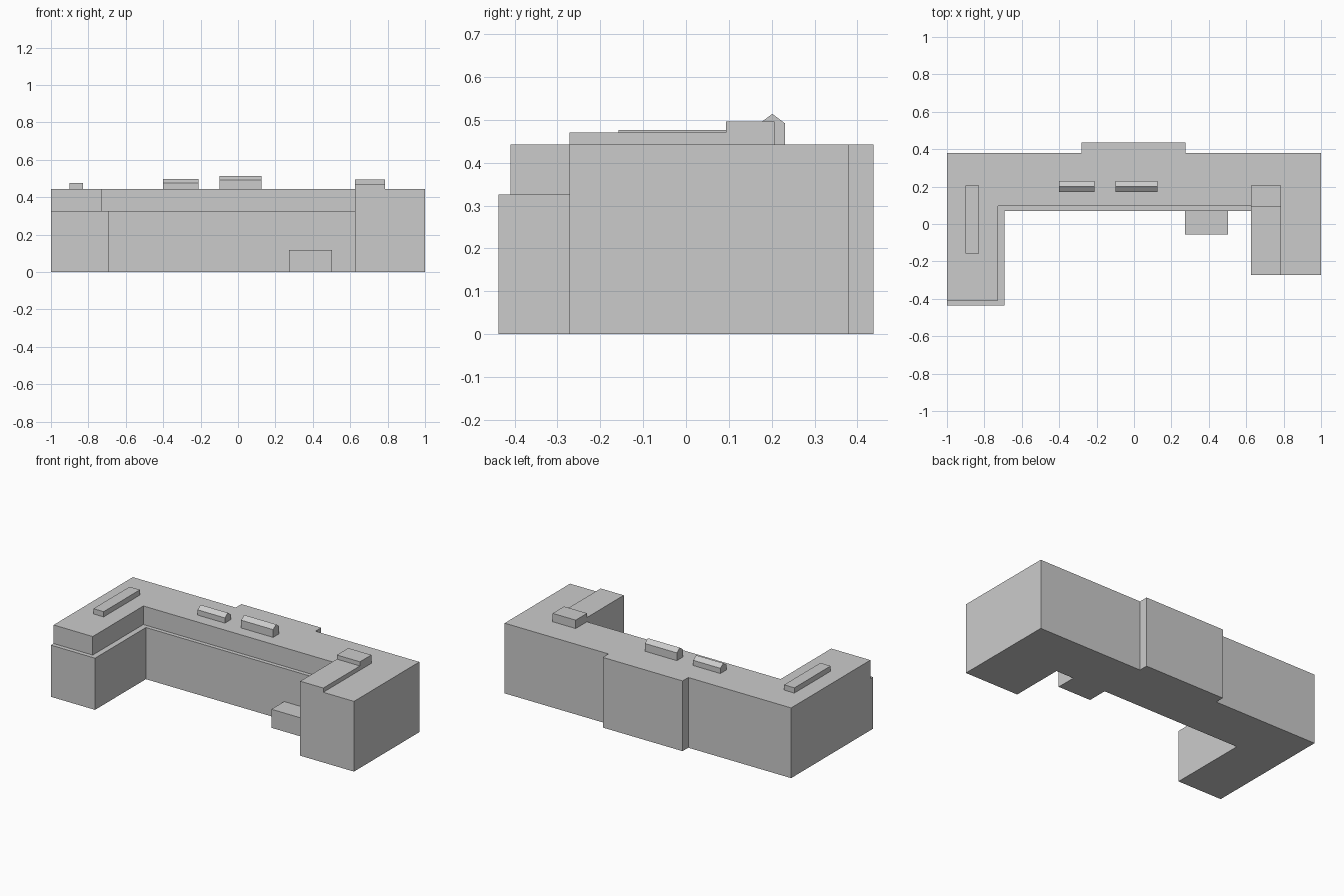
import bpy, bmesh
from mathutils import Vector

if "Cube" in bpy.data.objects:
    bpy.data.objects.remove(bpy.data.objects["Cube"])


def prism(name, outline, direction):
    """Extrude a closed 3D outline along a direction into a solid."""
    bm = bmesh.new()
    face = bm.faces.new([bm.verts.new(p) for p in outline])
    ext = bmesh.ops.extrude_face_region(bm, geom=[face], use_keep_orig=True)
    verts = [g for g in ext["geom"] if isinstance(g, bmesh.types.BMVert)]
    bmesh.ops.translate(bm, vec=Vector(direction), verts=verts)
    bmesh.ops.recalc_face_normals(bm, faces=bm.faces)
    mesh = bpy.data.meshes.new(name)
    bm.to_mesh(mesh)
    bm.free()
    obj = bpy.data.objects.new(name, mesh)
    bpy.context.collection.objects.link(obj)
    return obj


def slab(name, plan, z0, z1):
    return prism(name, [(x, y, z0) for x, y in plan], (0, 0, z1 - z0))


def box(name, x0, x1, y0, y1, z0, z1):
    return slab(name, [(x0, y0), (x1, y0), (x1, y1), (x0, y1)], z0, z1)


def skylight(name, x0, x1, eave, ridge):
    """Small roof box with a gabled top running along x."""
    y0, y1 = 0.172, 0.231
    section = [(y0, ROOF), (y1, ROOF), (y1, eave), ((y0 + y1) / 2, ridge), (y0, eave)]
    return prism(name, [(x0, y, z) for y, z in section], (x1 - x0, 0, 0))


LEDGE, ROOF = 0.326, 0.443

# Outline shared by both storeys: right wing and back wall with its bay
outer = [(0.625, -0.272), (1, -0.272), (1, 0.38), (0.275, 0.38),
         (0.275, 0.437), (-0.282, 0.437), (-0.282, 0.38), (-1, 0.38)]


def courtyard_side(wing_x, wing_y, wall_y):
    return [(-1, wing_y), (wing_x, wing_y), (wing_x, wall_y), (0.625, wall_y)]


# Lower floors, and top floor set back around the courtyard
slab("lower_floors", courtyard_side(-0.692, -0.437, 0.07) + outer, 0, LEDGE)
slab("top_floor", courtyard_side(-0.727, -0.41, 0.095) + outer, LEDGE, ROOF)

# Entrance block in the courtyard
box("entrance", 0.273, 0.502, -0.057, 0.07, 0, 0.117)

# Raised roof parts on the wings
box("left_roof_box", -0.9, -0.828, -0.157, 0.205, ROOF, 0.476)
box("right_roof_strip", 0.625, 0.786, -0.272, 0.093, ROOF, 0.47)
box("right_roof_box", 0.625, 0.786, 0.093, 0.207, ROOF, 0.496)

# Gabled skylights on the main roof
skylight("left_skylight", -0.402, -0.212, 0.476, 0.497)
skylight("right_skylight", -0.098, 0.125, 0.492, 0.514)
